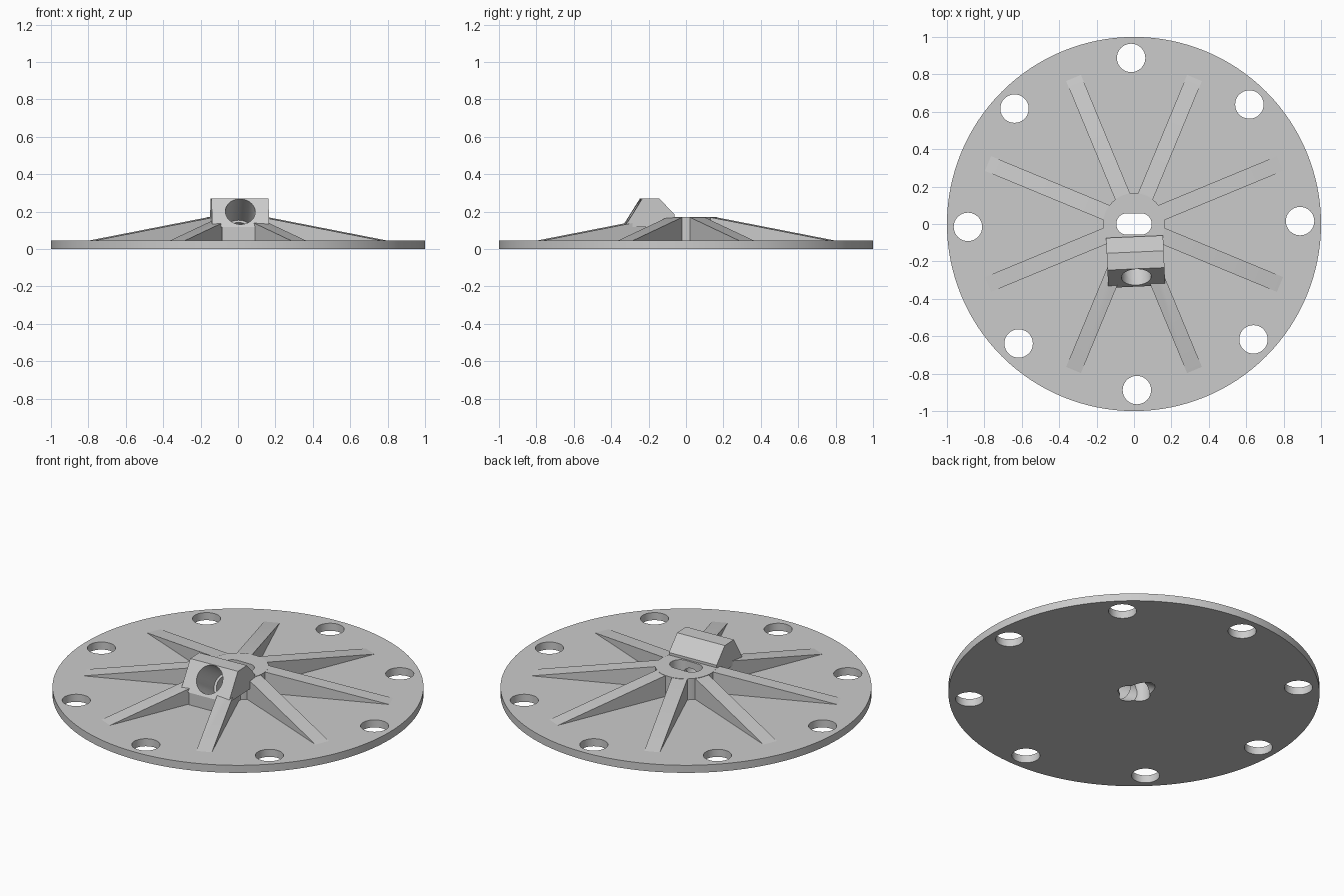
import bpy, bmesh
from math import radians, pi, cos, sin
from mathutils import Matrix, Vector

cube = bpy.data.objects.get("Cube")
if cube:
    bpy.data.objects.remove(cube, do_unlink=True)

grey = bpy.data.materials.new("light_grey")
grey.use_nodes = True
colour = (0.6, 0.6, 0.6, 1)
grey.diffuse_color = colour
grey.node_tree.nodes["Principled BSDF"].inputs["Base Color"].default_value = colour


def make(name, bm):
    bmesh.ops.recalc_face_normals(bm, faces=bm.faces)
    mesh = bpy.data.meshes.new(name)
    bm.to_mesh(mesh)
    bm.free()
    mesh.materials.append(grey)
    obj = bpy.data.objects.new(name, mesh)
    bpy.context.collection.objects.link(obj)
    return obj


def add_prism(bm, outline, thickness, matrix):
    """Extrude an outline along local z, centred, then place it."""
    h = thickness / 2
    low = [bm.verts.new(matrix @ Vector((a, b, -h))) for a, b in outline]
    high = [bm.verts.new(matrix @ Vector((a, b, h))) for a, b in outline]
    bm.faces.new(low[::-1])
    bm.faces.new(high)
    n = len(outline)
    for i in range(n):
        j = (i + 1) % n
        bm.faces.new((low[i], low[j], high[j], high[i]))


def circle(radius, count):
    return [(radius * cos(2 * pi * i / count), radius * sin(2 * pi * i / count))
            for i in range(count)]


def cylinder(name, radius, depth, matrix, count=48):
    bm = bmesh.new()
    add_prism(bm, circle(radius, count), depth, matrix)
    return make(name, bm)


def side_prism(name, profile, width, turn):
    """Extrude a (y, z) profile along x and turn it about z."""
    bm = bmesh.new()
    axes = Matrix(((0, 0, 1, 0), (1, 0, 0, 0), (0, 1, 0, 0), (0, 0, 0, 1)))
    add_prism(bm, profile, width, turn @ axes)
    return make(name, bm)


up = Matrix.Translation
tilt = Matrix.Rotation(radians(2.5), 4, 'Z')

# Plate with a chamfered lower rim
PLATE = 0.045
bm = bmesh.new()
add_prism(bm, circle(1, 128), PLATE, up((0, 0, PLATE / 2)))
rim = [e for e in bm.edges if all(v.co.z < 0.001 for v in e.verts)]
bmesh.ops.bevel(bm, geom=rim, offset=0.013, segments=1, affect='EDGES')
plate = make("round_plate", bm)

# Central hub
hub = cylinder("hub", 0.165, 0.14, up((0, 0, 0.1)), 64)

# Eight tapering ribs
bm = bmesh.new()
stand = Matrix.Rotation(radians(90), 4, 'X')
rib_profile = [(0.13, 0.03), (0.845, 0.03), (0.845, 0.045), (0.165, 0.168), (0.13, 0.168)]
for k in range(8):
    add_prism(bm, rib_profile, 0.086, Matrix.Rotation(radians(22.5 + 45 * k), 4, 'Z') @ stand)
ribs = make("ribs", bm)

# Angled port block and the wall under it
block = side_prism("port_block", [(-0.335, 0.118), (-0.24, 0.27), (-0.15, 0.27),
                                  (-0.068, 0.185), (-0.068, 0.118)], 0.305, tilt)
wall = side_prism("port_wall", [(-0.334, 0.03), (-0.334, 0.119),
                                (-0.1, 0.119), (-0.1, 0.03)], 0.2, tilt)

# Cutters: bolt holes, centre slot and stepped slanted bore
bm = bmesh.new()
for k in range(8):
    spot = Matrix.Rotation(radians(1 + 45 * k), 4, 'Z') @ Vector((0.888, 0, 0))
    add_prism(bm, circle(0.076, 40), 0.4, up(spot))
bolt_holes = make("bolt_hole_cutter", bm)

bm = bmesh.new()
outline = [(x + (0.038 if x > 0 else -0.038), y)
           for x, y in [(0.057 * cos(a), 0.057 * sin(a))
                        for a in [2 * pi * (i + 0.5) / 40 for i in range(40)]]]
add_prism(bm, outline, 0.8, Matrix())
slot = make("slot_cutter", bm)

axis = Vector((0, 0.84, -0.54)).normalized()
mouth = Vector((0, -0.285, 0.2))


def bore(name, radius, start, end):
    centre = mouth + axis * (start + end) / 2
    aim = axis.to_track_quat('Z', 'Y').to_matrix().to_4x4()
    return cylinder(name, radius, end - start, tilt @ up(centre) @ aim)


wide_bore = bore("wide_bore_cutter", 0.08, -0.2, 0.21)
inner_bore = bore("inner_bore_cutter", 0.066, 0.15, 0.6)

cuts = {plate: [bolt_holes, slot, wide_bore, inner_bore],
        hub: [slot, wide_bore, inner_bore],
        ribs: [wide_bore, inner_bore],
        block: [wide_bore, inner_bore],
        wall: [wide_bore, inner_bore]}
for obj, cutters in cuts.items():
    for cutter in cutters:
        mod = obj.modifiers.new(cutter.name, 'BOOLEAN')
        mod.operation = 'DIFFERENCE'
        mod.solver = 'EXACT'
        mod.object = cutter

# Bake the cuts and drop the cutters
bpy.context.view_layer.update()
graph = bpy.context.evaluated_depsgraph_get()
baked = {obj: bpy.data.meshes.new_from_object(obj.evaluated_get(graph)) for obj in cuts}
for obj, mesh in baked.items():
    obj.modifiers.clear()
    obj.data = mesh
for cutter in (bolt_holes, slot, wide_bore, inner_bore):
    bpy.data.objects.remove(cutter, do_unlink=True)

# Smooth round walls, keep hard edges
bpy.ops.object.select_all(action='DESELECT')
for obj in cuts:
    obj.select_set(True)
bpy.context.view_layer.objects.active = plate
bpy.ops.object.shade_smooth_by_angle(angle=radians(25))
